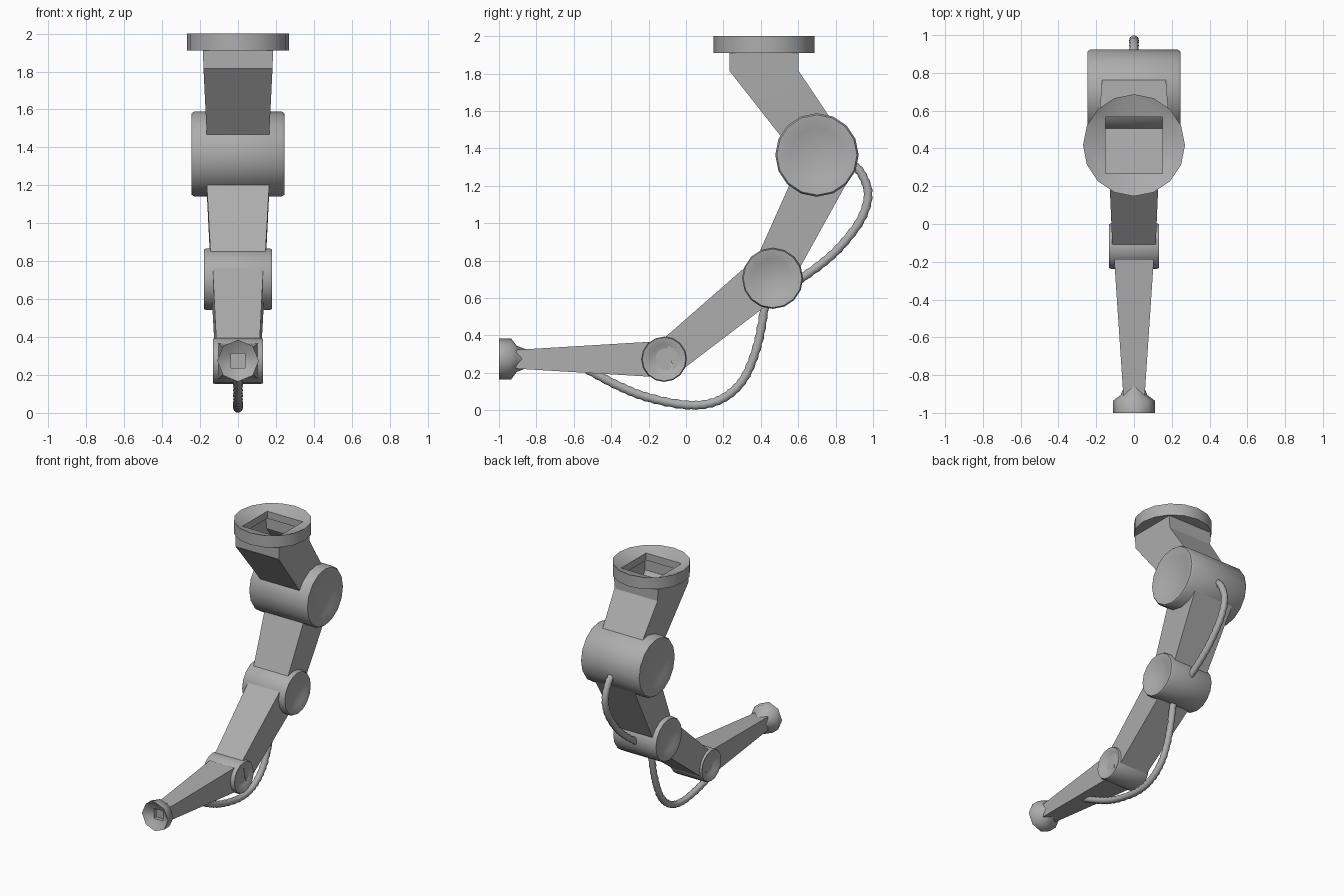
import bpy, bmesh, math
from mathutils import Vector, Matrix

if "Cube" in bpy.data.objects:
    bpy.data.objects.remove(bpy.data.objects["Cube"])

# Mid-grey metal
grey = bpy.data.materials.new("grey_metal")
grey.diffuse_color = (.42, .42, .42, 1)
grey.use_nodes = True
grey.node_tree.nodes["Principled BSDF"].inputs["Base Color"].default_value = grey.diffuse_color


def finish(name, bm, angle=40):
    bmesh.ops.recalc_face_normals(bm, faces=bm.faces)
    me = bpy.data.meshes.new(name)
    bm.to_mesh(me)
    bm.free()
    me.materials.append(grey)
    ob = bpy.data.objects.new(name, me)
    bpy.context.collection.objects.link(ob)
    bpy.ops.object.select_all(action='DESELECT')
    ob.select_set(True)
    bpy.context.view_layer.objects.active = ob
    bpy.ops.object.shade_smooth_by_angle(angle=math.radians(angle))
    return ob


def bridge(bm, a, b):
    n = len(a)
    for i in range(n):
        bm.faces.new((a[i], a[(i + 1) % n], b[(i + 1) % n], b[i]))


def lathe(bm, profile, sides, matrix):
    """Joined (radius, height) rings about local z."""
    loops = [[bm.verts.new(matrix @ Vector((
        r * math.cos(math.tau * i / sides),
        r * math.sin(math.tau * i / sides), h))) for i in range(sides)] for r, h in profile]
    for a, b in zip(loops, loops[1:]):
        bridge(bm, a, b)
    return loops


def drum(name, y, z, r, w):
    """Pivot drum across x with softened rims and dished ends."""
    bm = bmesh.new()
    end = [(.1, -.032), (.35, -.028), (.65, -.017), (.92, 0), (.96, 0), (1, -.013)]
    half = [(r * k, w + d) for k, d in end]
    profile = half + [(a, -h) for a, h in reversed(half)]
    m = Matrix.Translation((0, y, z)) @ Matrix.Rotation(math.pi / 2, 4, 'Y')
    loops = lathe(bm, profile, 16, m)
    bm.faces.new(loops[0])
    bm.faces.new(loops[-1])
    return finish(name, bm, 35)


def beam(name, sections, caps=True):
    """Rectangular arm: each section is (half width, (y, z) front, (y, z) back)."""
    bm = bmesh.new()
    loops = [[bm.verts.new((sx * w, *p)) for sx, p in ((-1, a), (1, a), (1, b), (-1, b))]
             for w, a, b in sections]
    for a, b in zip(loops, loops[1:]):
        bridge(bm, a, b)
    if caps:
        bm.faces.new(loops[0])
        bm.faces.new(loops[-1])
    return finish(name, bm, 20)


def flange(name, outer, hole, sides, matrix, angle=40):
    """Round collar whose face slopes in to a square hole (half, top, bottom)."""
    bm = bmesh.new()
    loops = lathe(bm, outer, sides, matrix)
    half, top, bottom = hole
    sq = [[bm.verts.new(matrix @ Vector((x * half, y * half, h)))
           for x, y in ((1, 1), (-1, 1), (-1, -1), (1, -1))] for h in (top, bottom)]
    bridge(bm, *sq)
    q = sides // 4
    for ring, s in ((loops[-1], sq[0]), (loops[0], sq[1])):
        for k in range(4):
            a, b = s[k], s[(k + 1) % 4]
            run = [ring[(q // 2 + k * q + j) % sides] for j in range(q + 1)]
            for j in range(q):
                bm.faces.new((run[j], run[j + 1], a if j < q // 2 else b))
            bm.faces.new((run[q // 2], b, a))
    return finish(name, bm, angle)


# Mounting flange at the top
flange("mount_flange", [(.27, 1.91), (.27, 2.0)], (.15, 1.965, 1.91), 16,
       Matrix.Translation((0, .417, 0)))

# Arm segments
beam("shoulder_segment", [(.185, (.232, 1.912), (.602, 1.912)),
                          (.182, (.232, 1.815), (.602, 1.815)),
                          (.162, (.55, 1.41), (.85, 1.445))], caps=False)
beam("upper_segment", [(.17, (.60, 1.31), (.89, 1.27)), (.14, (.35, .75), (.555, .665))])
beam("fore_segment", [(.137, (.40, .838), (.47, .59)), (.115, (-.11, .392), (-.06, .187))])
beam("end_segment", [(.112, (-.08, .373), (-.08, .173)), (.055, (-.93, .322), (-.93, .224))])

# Pivot drums
for name, y, z, r, w in (("shoulder_joint", .70, 1.365, .223, .245),
                         ("elbow_joint", .463, .705, .163, .18),
                         ("wrist_joint", -.117, .273, .121, .133)):
    drum(name, y, z, r, w)

# Tool tip with square socket
tip = Matrix.Translation((0, 0, .275)) @ Matrix.Rotation(math.pi / 2, 4, 'X')
flange("tool_tip", [(.045, .84), (.07, .905), (.11, .935), (.11, 1.0)],
       (.038, .96, .90), 8, tip, 55)


def hose(name, points, steps):
    """Ribbed hose: a smooth path swept with alternating radii."""
    pts = [Vector((0, *p)) for p in points]
    pts = [2 * pts[0] - pts[1]] + pts + [2 * pts[-1] - pts[-2]]
    path = []
    for p0, p1, p2, p3 in zip(pts, pts[1:], pts[2:], pts[3:]):
        for i in range(steps):
            t = i / steps
            path.append(.5 * (2 * p1 + (p2 - p0) * t + (2 * p0 - 5 * p1 + 4 * p2 - p3) * t * t
                              + (3 * p1 - p0 - 3 * p2 + p3) * t ** 3))
    path.append(pts[-2])
    bm = bmesh.new()
    loops = []
    for i, c in enumerate(path):
        d = (path[min(i + 1, len(path) - 1)] - path[max(i - 1, 0)]).normalized()
        side, up = Vector((1, 0, 0)), d.cross(Vector((1, 0, 0)))
        r = .026 if i % 2 else .022
        loops.append([bm.verts.new(c + r * (math.cos(a) * side + math.sin(a) * up))
                      for a in (math.tau * k / 10 for k in range(10))])
    for a, b in zip(loops, loops[1:]):
        bridge(bm, a, b)
    bm.faces.new(loops[0])
    bm.faces.new(loops[-1])
    finish(name, bm, 38)


# Hoses
hose("upper_hose", [(.87, 1.33), (.935, 1.27), (.974, 1.155), (.935, 1.02), (.83, .88),
                    (.72, .78), (.58, .68)], 6)
hose("lower_hose", [(.425, .58), (.385, .36), (.31, .17), (.19, .06), (.03, .027),
                    (-.19, .065), (-.36, .13), (-.54, .225)], 8)
